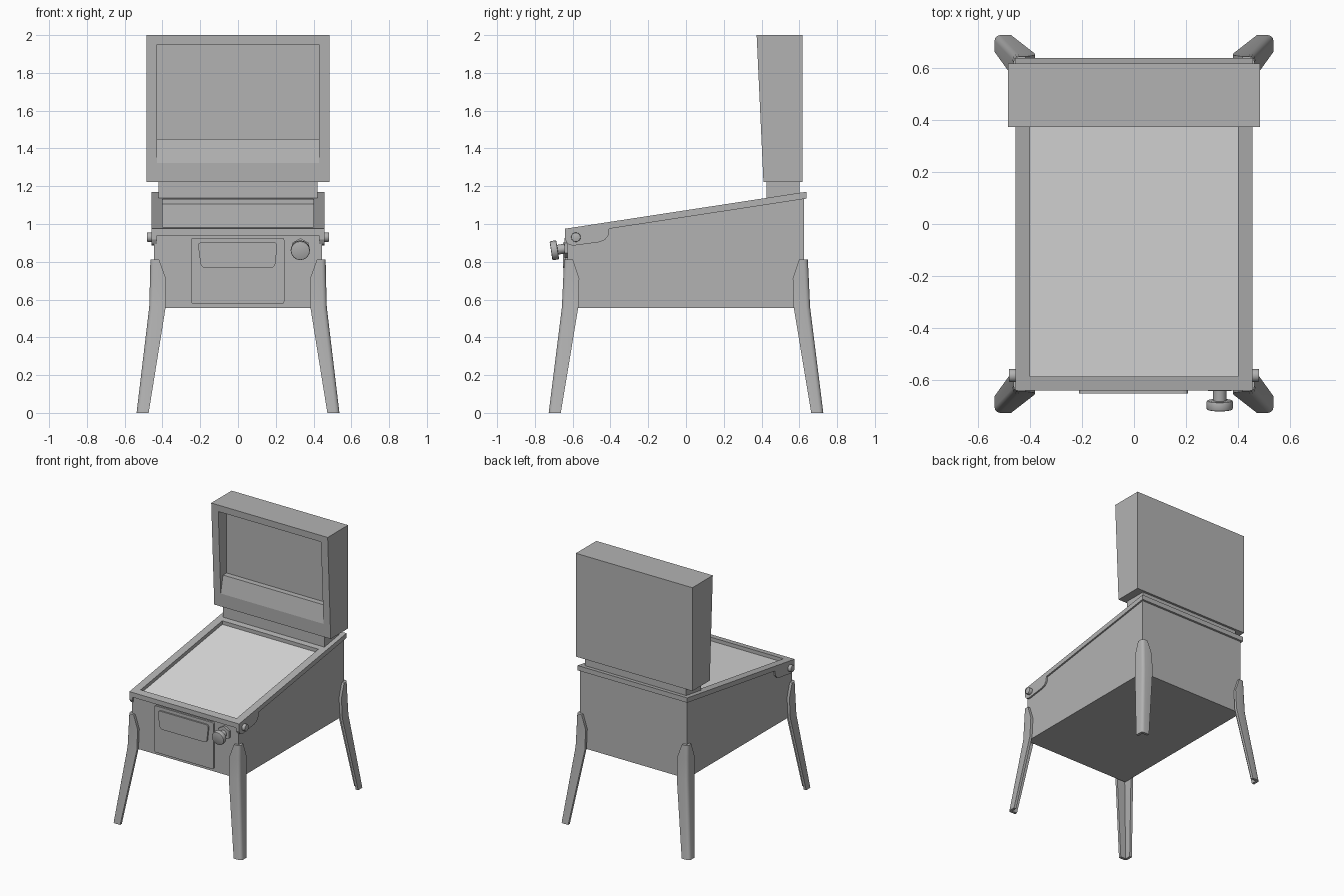
import bpy, bmesh, math
from mathutils import Vector, Matrix

if "Cube" in bpy.data.objects:
    bpy.data.objects.remove(bpy.data.objects["Cube"])


def material(name, value):
    mat = bpy.data.materials.new(name)
    mat.use_nodes = True
    color = (value, value, value, 1)
    mat.diffuse_color = color
    mat.node_tree.nodes["Principled BSDF"].inputs["Base Color"].default_value = color
    return mat


GREY = material("cabinet grey", 0.45)
PALE = material("glass pale grey", 0.74)


def finish(bm, name, mat=GREY, smooth=False):
    bmesh.ops.recalc_face_normals(bm, faces=bm.faces)
    mesh = bpy.data.meshes.new(name)
    bm.to_mesh(mesh)
    bm.free()
    obj = bpy.data.objects.new(name, mesh)
    bpy.context.collection.objects.link(obj)
    mesh.materials.append(mat)
    if smooth:
        bpy.ops.object.select_all(action="DESELECT")
        obj.select_set(True)
        bpy.context.view_layer.objects.active = obj
        bpy.ops.object.shade_smooth_by_angle(angle=math.radians(35))
    return obj


def prism(name, profile, start, end, axis="x", mat=GREY, round_corners=0):
    """Extrude a (y, z) profile along x, or an (x, z) profile along y."""
    bm = bmesh.new()
    place = (lambda p, d: (d, *p)) if axis == "x" else (lambda p, d: (p[0], d, p[1]))
    face = bm.faces.new([bm.verts.new(place(p, start)) for p in profile])
    move = Vector(place((0, 0), end - start))
    new = bmesh.ops.extrude_face_region(bm, geom=[face])["geom"]
    bmesh.ops.translate(bm, vec=move, verts=[v for v in new if isinstance(v, bmesh.types.BMVert)])
    if round_corners:
        along = [e for e in bm.edges
                 if abs((e.verts[0].co - e.verts[1].co).normalized().dot(move.normalized())) > 0.9]
        bmesh.ops.bevel(bm, geom=along, offset=round_corners, segments=3,
                        profile=0.5, affect="EDGES")
    return finish(bm, name, mat)


def cylinder(name, center, direction, radius, depth, sides=16, bevel=0):
    bm = bmesh.new()
    bmesh.ops.create_cone(bm, cap_ends=True, segments=sides, radius1=radius,
                          radius2=radius, depth=depth)
    if bevel:
        rims = [e for e in bm.edges if abs(e.verts[0].co.z - e.verts[1].co.z) < 1e-5]
        bmesh.ops.bevel(bm, geom=rims, offset=bevel, segments=2, profile=0.5, affect="EDGES")
    turn = Vector((0, 0, 1)).rotation_difference(Vector(direction)).to_matrix().to_4x4()
    bmesh.ops.transform(bm, matrix=Matrix.Translation(center) @ turn, verts=bm.verts)
    return finish(bm, name, smooth=True)


def cut(target, cutter):
    mod = target.modifiers.new("opening", "BOOLEAN")
    mod.operation = "DIFFERENCE"
    mod.solver = "EXACT"
    mod.object = cutter
    cutter.hide_render = True
    cutter.hide_set(True)
    cutter.display_type = "WIRE"


def rail_z(y, drop=0.0):
    return 0.975 + 0.153 * (y + 0.64) - drop


def slab(y0, y1, top, bottom):
    return [(y0, rail_z(y0, bottom)), (y1, rail_z(y1, bottom)),
            (y1, rail_z(y1, top)), (y0, rail_z(y0, top))]


# Cabinet with sloping top
prism("cabinet", [(-0.627, 0.555), (0.625, 0.555), (0.625, rail_z(0.625, 0.034)),
                  (-0.627, rail_z(-0.627, 0.034))], -0.445, 0.445)

# Top frame with recessed playfield glass
frame = prism("top_frame", slab(-0.64, 0.638, 0, 0.036), -0.457, 0.457)
cut(frame, prism("frame_opening", slab(-0.587, 0.385, -0.05, 0.1), -0.4, 0.4))
prism("playfield_glass", slab(-0.6, 0.4, 0.027, 0.0345), -0.41, 0.41, mat=PALE)

# Side plates and flipper buttons
plate = [(-0.64, rail_z(-0.64, 0.03)), (-0.64, 0.918), (-0.627, 0.895), (-0.6, 0.885),
         (-0.46, 0.904), (-0.43, 0.916), (-0.412, 0.938), (-0.405, rail_z(-0.405, 0.03))]
for side, s in (("left", 1), ("right", -1)):
    prism(side + "_side_plate", plate, s * 0.43, s * 0.457)
    cylinder(side + "_button", (s * 0.462, -0.583, 0.93), (s, 0, 0), 0.025, 0.04, bevel=0.004)

# Backbox with neck, recessed display and tilted lower panel
prism("neck", [(0.425, 1.1), (0.6, 1.1), (0.6, 1.23), (0.425, 1.23)], -0.422, 0.422)
backbox = prism("backbox", [(0.41, 1.222), (0.617, 1.222), (0.617, 2.0), (0.374, 2.0)],
                -0.485, 0.485)
cut(backbox, prism("display_opening", [(0.25, 1.95), (0.475, 1.95), (0.475, 1.45),
                                       (0.433, 1.45), (0.405, 1.32), (0.25, 1.32)],
                   -0.428, 0.428))

# Front door and its raised panel
prism("front_door", [(-0.248, 0.577), (0.245, 0.577), (0.245, 0.927), (-0.248, 0.927)],
      -0.641, -0.615, "y", round_corners=0.012)
prism("door_panel", [(-0.195, 0.768), (0.195, 0.768), (0.21, 0.903), (-0.214, 0.903)],
      -0.652, -0.635, "y", round_corners=0.02)

# Launch plunger, tilted with the playfield
axis = Vector((0, -1, -0.153)).normalized()
knob = Vector((0.33, -0.697, 0.861))
cylinder("plunger_plate", (0.33, -0.632, 0.873), (0, -1, 0), 0.052, 0.022, sides=6)
cylinder("plunger_shaft", knob - axis * 0.04, axis, 0.026, 0.08)
cylinder("plunger_knob", knob, axis, 0.051, 0.036, bevel=0.006)


# Legs: bent angle sections that wrap the cabinet corners
def leg_section(x, y, arm, z, t=0.02, r=0.022):
    arc = [(x - r + r * math.sin(a), y - r + r * math.cos(a))
           for a in (math.radians(d) for d in range(0, 91, 30))]
    outline = [(x - arm, y - t), (x - arm, y), *arc, (x, y - arm),
               (x - t, y - arm), (x - t, y - t)]
    return [(px, py, z) for px, py in outline]


def leg(name, sx, sy):
    bm = bmesh.new()
    rings = []
    for section in ((0.537, 0.727, 0.064, 0), (0.47, 0.657, 0.087, 0.56),
                    (0.466, 0.65, 0.085, 0.71), (0.464, 0.645, 0.046, 0.812)):
        x, y, arm, z = section
        rings.append([bm.verts.new((sx * px, sy * py, pz))
                      for px, py, pz in leg_section(x, y, arm, z)])
    for low, high in zip(rings, rings[1:]):
        for i in range(len(low)):
            j = (i + 1) % len(low)
            bm.faces.new((low[i], low[j], high[j], high[i]))
    bm.faces.new(rings[0])
    bm.faces.new(rings[-1])
    finish(bm, name, smooth=True)


for end, sy in (("front", -1), ("back", 1)):
    for side, sx in (("left", 1), ("right", -1)):
        leg(f"{end}_{side}_leg", sx, sy)
